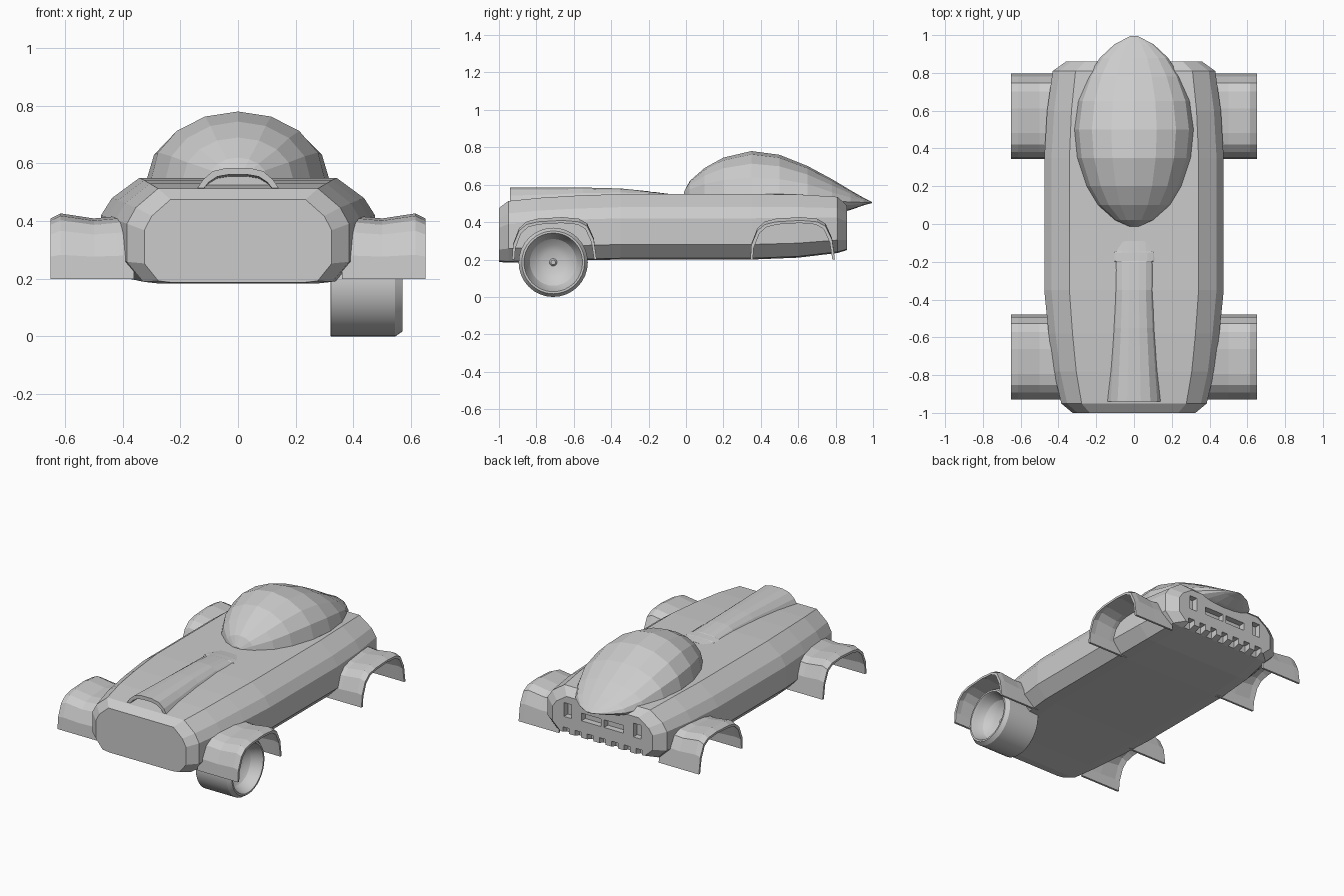
import bpy, bmesh, math
from mathutils import Matrix

cube = bpy.data.objects.get("Cube")
if cube:
    bpy.data.objects.remove(cube, do_unlink=True)

grey = bpy.data.materials.new("plain_grey")
grey.use_nodes = True
GREY = (0.6, 0.6, 0.6, 1)
grey.diffuse_color = GREY
grey.node_tree.nodes["Principled BSDF"].inputs["Base Color"].default_value = GREY


def finish(name, bm):
    bmesh.ops.recalc_face_normals(bm, faces=bm.faces)
    mesh = bpy.data.meshes.new(name)
    bm.to_mesh(mesh)
    bm.free()
    mesh.materials.append(grey)
    obj = bpy.data.objects.new(name, mesh)
    bpy.context.collection.objects.link(obj)
    return obj


def loft(bm, rings, caps=True, closed=True):
    """Skin a list of equally long point rings."""
    rows = [[bm.verts.new(p) for p in ring] for ring in rings]
    n = len(rows[0])
    for a, b in zip(rows, rows[1:]):
        for i in range(n if closed else n - 1):
            j = (i + 1) % n
            bm.faces.new((a[i], a[j], b[j], b[i]))
    if caps:
        return [bm.faces.new(rows[0]), bm.faces.new(rows[-1])]


def boxes(name, specs):
    """Several boxes (centre, size) in one object."""
    bm = bmesh.new()
    for c, s in specs:
        bmesh.ops.create_cube(bm, size=1, matrix=Matrix.Translation(c) @ Matrix.Diagonal((*s, 1)))
    return finish(name, bm)


# Body: bevelled hull, widest amidships
SECTION = [(0.72, 1), (0.92, 0.8), (1, 0.63), (1, 0.23), (0.85, 0.02), (0.7, 0)]


def hull_ring(y, w, top, low):
    half = [(w * u, y, low + (top - low) * v) for u, v in SECTION]
    return half + [(-x, yy, z) for x, yy, z in reversed(half)]


STATIONS = [(-1, 0.325, 0.475, 0.187), (-0.95, 0.385, 0.513, 0.183), (-0.78, 0.425, 0.53, 0.19),
            (-0.58, 0.452, 0.542, 0.195), (-0.35, 0.475, 0.55, 0.2), (0.35, 0.475, 0.55, 0.2),
            (0.6, 0.46, 0.548, 0.21), (0.81, 0.43, 0.535, 0.235), (0.86, 0.36, 0.49, 0.25)]
bm = bmesh.new()
loft(bm, [hull_ring(*s) for s in STATIONS])
body = finish("body", bm)

# Rear vents and diffuser slots are cut out of the hull
cuts = [((s * 0.25, 0.86, 0.40), (0.055, 0.08, 0.09)) for s in (-1, 1)]
cuts += [((s * 0.082, 0.86, 0.385), (0.14, 0.08, 0.05)) for s in (-1, 1)]
cuts += [((i * 0.088 - 0.264, 0.86, 0.25), (0.045, 0.09, 0.07)) for i in range(7)]
cutter = boxes("vent_cutter", cuts)
cutter.hide_render = True
mod = body.modifiers.new("vents", 'BOOLEAN')
mod.object = cutter
mod.solver = 'EXACT'
bpy.context.view_layer.objects.active = body
bpy.ops.object.modifier_apply(modifier=mod.name)
bpy.data.objects.remove(cutter, do_unlink=True)

# Canopy: faceted teardrop with a pointed tail
bm = bmesh.new()
PROFILE = [(-0.012, 0.03, 0.56, 0.53), (0.02, 0.1, 0.62, 0.5), (0.1, 0.19, 0.69, 0.48),
           (0.2, 0.25, 0.745, 0.46), (0.35, 0.3, 0.78, 0.45), (0.5, 0.315, 0.76, 0.44),
           (0.65, 0.295, 0.7, 0.44), (0.78, 0.245, 0.63, 0.44), (0.88, 0.18, 0.57, 0.465),
           (0.95, 0.105, 0.53, 0.49), (0.995, 0.02, 0.507, 0.502)]
rings = []
for y, w, top, low in PROFILE:
    mid = min(0.55, low + (top - low) * 0.4)
    ring = []
    for k in range(16):
        a = math.tau * k / 16
        h = top - mid if math.sin(a) > 0 else mid - low
        ring.append((w * math.cos(a), y, mid + h * math.sin(a)))
    rings.append(ring)
loft(bm, rings)
finish("canopy", bm)

# Hood scoop: long low arch with an open mouth and a flared rear end
ARCH = [(-1, 0), (-0.85, 0.45), (-0.6, 0.85), (-0.25, 1), (0.25, 1), (0.6, 0.85), (0.85, 0.45), (1, 0)]


def arch_ring(y, w, base, top):
    return [(w * u, y, base + (top - base) * v) for u, v in ARCH]


bm = bmesh.new()
SCOOP = [(-0.82, 0.12, 0.51, 0.555), (-0.94, 0.12, 0.512, 0.562), (-0.94, 0.145, 0.507, 0.585),
         (-0.75, 0.13, 0.515, 0.585), (-0.55, 0.115, 0.53, 0.585), (-0.35, 0.105, 0.54, 0.58),
         (-0.2, 0.105, 0.545, 0.565), (-0.195, 0.12, 0.545, 0.563), (-0.15, 0.118, 0.545, 0.559),
         (-0.145, 0.105, 0.545, 0.558), (-0.09, 0.1, 0.54, 0.551)]
loft(bm, [arch_ring(*s) for s in SCOOP])
finish("hood_scoop", bm)

# Fenders: thin arches, slightly dished across their width
SIDE = [(-0.227, 0.2), (-0.222, 0.28), (-0.19, 0.36), (-0.15, 0.395), (-0.09, 0.41),
        (0.04, 0.418), (0.13, 0.41), (0.175, 0.385), (0.21, 0.31), (0.225, 0.2)]
ACROSS = [(0.36, 0), (0.41, 0), (0.5, -0.008), (0.615, 0.008), (0.65, -0.008)]


def fender(name, side, cy):
    rings = []
    for x, lift in ACROSS:
        outer = [(side * x, cy + y, z + lift * (z - 0.2) / 0.2) for y, z in SIDE]
        inner = [(px, cy + (py - cy) * 0.94, z if z < 0.201 else z - 0.014) for px, py, z in outer]
        rings.append(outer + inner[::-1])
    bm = bmesh.new()
    loft(bm, rings)
    finish(name, bm)


for side, label in ((1, "left"), (-1, "right")):
    fender("front_fender_" + label, side, -0.703)
    fender("rear_fender_" + label, side, 0.571)

# Wheel: bevelled tyre with a dished hub, on the front left only
TYRE = [(0.32, 0.182), (0.323, 0.185), (0.545, 0.185), (0.57, 0.168), (0.57, 0.157), (0.555, 0.15),
        (0.535, 0.145), (0.5, 0.125), (0.475, 0.095), (0.46, 0.06), (0.455, 0.02), (0.465, 0.012)]
bm = bmesh.new()
rings = [[(x, -0.71 + r * math.cos(math.tau * k / 32), 0.185 + r * math.sin(math.tau * k / 32))
          for k in range(32)] for x, r in TYRE]
loft(bm, rings)
wheel = finish("front_left_wheel", bm)
bpy.ops.object.select_all(action='DESELECT')
wheel.select_set(True)
bpy.context.view_layer.objects.active = wheel
bpy.ops.object.shade_smooth_by_angle(angle=math.radians(20))
